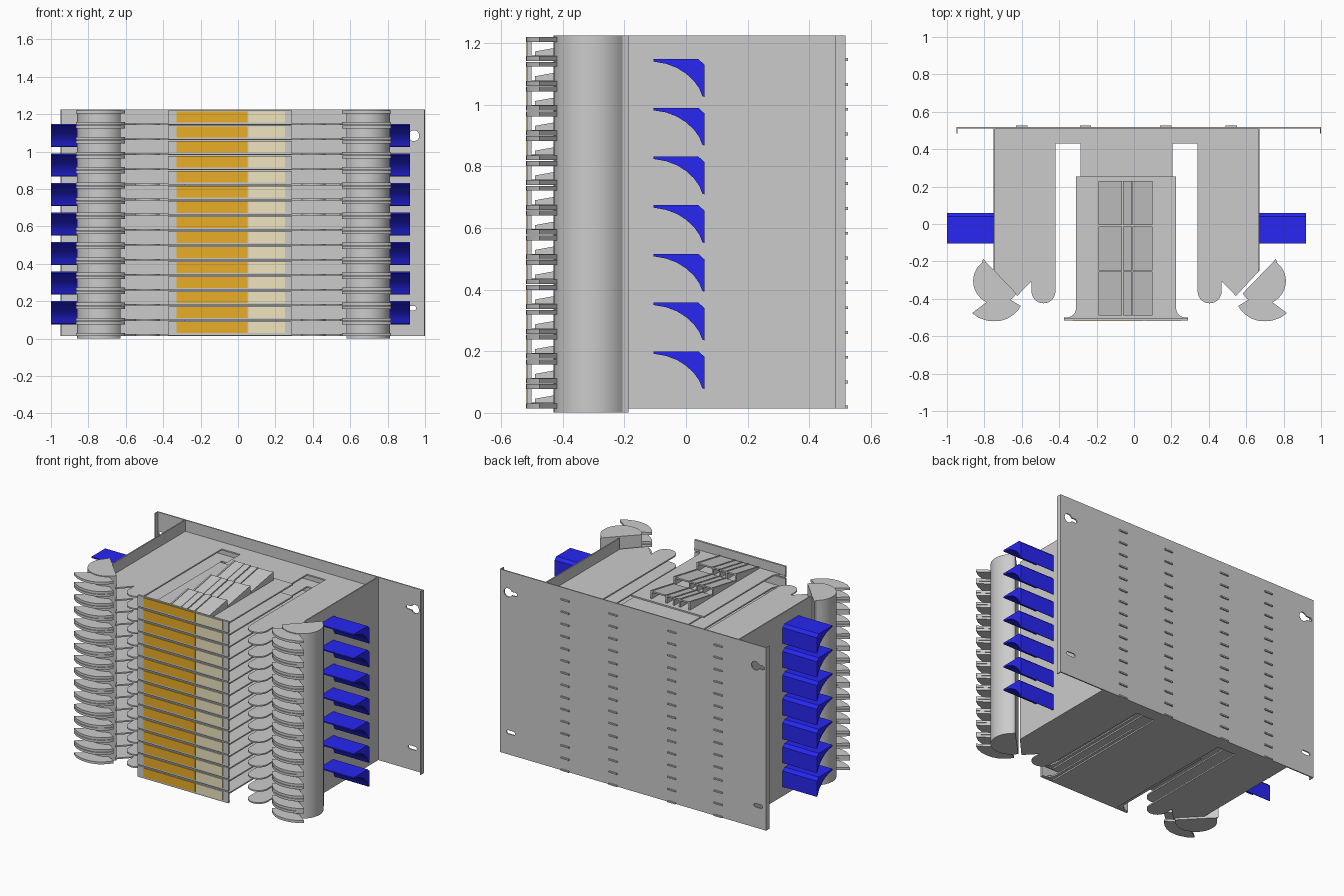
import bpy, bmesh
from math import sin, cos, radians

if "Cube" in bpy.data.objects:
    bpy.data.objects.remove(bpy.data.objects["Cube"])

N, STEP, Z0 = 15, 0.0805, 0.015      # stacked trays
TOP = 1.225
MID = -0.04                           # mirror line of the trays
COL_MID = -0.024                      # mirror line of the cable columns


def arc(cx, cy, r, a0, a1, n):
    return [(cx + r * cos(radians(a0 + (a1 - a0) * i / n)),
             cy + r * sin(radians(a0 + (a1 - a0) * i / n))) for i in range(n + 1)]


def rect(x0, x1, y0, y1):
    return [(x0, y0), (x1, y0), (x1, y1), (x0, y1)]


def flip(pts, c):
    return [(2 * c - x, y) for x, y in reversed(pts)]


def build(name, shapes, color=None, count=1, step=STEP, smooth=False):
    """Each shape is (outline, axis, low, high): an outline extruded along an axis."""
    bm = bmesh.new()
    for pts, axis, lo, hi in shapes:
        def at(p, w):
            return {'z': (p[0], p[1], w), 'x': (w, p[0], p[1]), 'y': (p[0], w, p[1])}[axis]
        a = [bm.verts.new(at(p, lo)) for p in pts]
        b = [bm.verts.new(at(p, hi)) for p in pts]
        bm.faces.new(a)
        bm.faces.new(b[::-1])
        for i in range(len(pts)):
            j = (i + 1) % len(pts)
            bm.faces.new((a[i], b[i], b[j], a[j]))
    bmesh.ops.recalc_face_normals(bm, faces=bm.faces[:])
    me = bpy.data.meshes.new(name)
    bm.to_mesh(me)
    bm.free()
    ob = bpy.data.objects.new(name, me)
    bpy.context.collection.objects.link(ob)
    if color:
        mat = bpy.data.materials.new(name + "_paint")
        mat.diffuse_color = color
        mat.use_nodes = True
        mat.node_tree.nodes["Principled BSDF"].inputs["Base Color"].default_value = mat.diffuse_color
        me.materials.append(mat)
    if smooth:
        bpy.ops.object.select_all(action='DESELECT')
        bpy.context.view_layer.objects.active = ob
        ob.select_set(True)
        bpy.ops.object.shade_smooth_by_angle(angle=radians(30))
    if count > 1:
        m = ob.modifiers.new("stack", 'ARRAY')
        m.count = count
        m.use_relative_offset = False
        m.use_constant_offset = True
        m.constant_offset_displace = (0, 0, step)
    return ob


# back plate with folded edges, keyholes on top and slots below
plate = build("back_plate", [(rect(-0.95, 1.0, Z0, TOP), 'y', 0.51, 0.518)])
build("plate_flanges", [(rect(x, x + 0.006, 0.483, 0.512), 'z', Z0, TOP) for x in (-0.95, 0.994)])


def cut(name, shapes):
    c = build(name, shapes)
    c.hide_render = True
    c.hide_viewport = False
    c.display_type = 'WIRE'
    m = plate.modifiers.new(name, 'BOOLEAN')
    m.operation = 'DIFFERENCE'
    m.object = c
    m.solver = 'EXACT'
    return c


cutters = []
for i, x in enumerate((0.94, -0.87)):
    key = arc(x, 1.085, 0.029, -155, 155, 16) + arc(x - 0.055, 1.085, 0.012, 90, 270, 6)
    slot = arc(x, 0.163, 0.012, -90, 90, 6) + arc(x - 0.04, 0.163, 0.012, 90, 270, 6)
    cutters.append(cut(f"hole_cutter_{i}", [(key, 'y', 0.4, 0.6), (slot, 'y', 0.4, 0.6)]))
bpy.context.view_layer.update()
dg = bpy.context.evaluated_depsgraph_get()
done = bpy.data.meshes.new_from_object(plate.evaluated_get(dg))
plate.modifiers.clear()
plate.data = done
for c in cutters:
    bpy.data.objects.remove(c)

# side panels
build("side_panels", [(rect(x, x + 0.008, -0.25, 0.512), 'z', Z0, TOP) for x in (-0.75, 0.662)])

# trays: side arms with rounded tongues, central bay, tabs through the back plate
left = [(-0.285, 0.43), (-0.42, 0.43)] + arc(-0.484, -0.36, 0.064, 0, -180, 14) + \
       [(-0.548, -0.305), (-0.625, -0.385), (-0.75, -0.25), (-0.75, 0.512)]
outline = [(-0.285, -0.5)] + left + flip(left, MID) + [(0.205, -0.5)]
tabs = [(rect(x - 0.03, x + 0.03, 0.505, 0.526), 'z', Z0, Z0 + 0.009)
        for x in (-0.6, -0.26, 0.17, 0.52)]
build("trays", [(outline, 'z', Z0, Z0 + 0.009)] + tabs, count=N)

# cassette bases with flared front corners
flare = [(-0.31, 0.255)] + arc(-0.36, -0.45, 0.05, 0, -90, 6) + [(-0.375, -0.5), (-0.375, -0.515)]
build("cassette_bases", [(flare + flip(flare, MID - 0.0025), 'z', Z0 + 0.009, Z0 + 0.018)], count=N)
build("cassette_fronts", [(rect(-0.375, 0.29, Z0 + 0.003, Z0 + 0.077), 'y', -0.515, -0.502)], count=N)

# coloured front labels
build("orange_labels", [(rect(-0.33, 0.05, Z0 + 0.014, Z0 + 0.073), 'y', -0.519, -0.51)],
      (0.82, 0.42, 0.02, 1), N)
build("cream_labels", [(rect(0.055, 0.25, Z0 + 0.014, Z0 + 0.073), 'y', -0.519, -0.51)],
      (0.86, 0.78, 0.52, 1), N)

# sloped holders inside each cassette, three in a row
holders = []
zb = Z0 + 0.018
for y in (-0.49, -0.248, -0.006):
    y1 = y + 0.235
    slab = [(y, zb), (y1, zb + 0.042), (y1, zb + 0.052), (y, zb + 0.01)]
    wedge = [(y, zb), (y1, zb), (y1, zb + 0.055), (y, zb + 0.013)]
    for x0, x1 in ((-0.18, -0.12), (-0.11, -0.075), (-0.06, -0.022), (-0.008, 0.09)):
        holders.append((slab, 'x', x0, x1))
    for x in (-0.19, -0.12, -0.075, -0.022, 0.09):
        holders.append((wedge, 'x', x, x + 0.01))
build("sloped_holders", holders, count=N)

# cable columns and their crescent fingers, one pair of fingers per tray
col = arc(-0.735, -0.305, 0.125, 328, 128, 24) + [(-0.807, -0.187)]
finger = [(-0.866, -0.476), (-0.77, -0.405), (-0.66, -0.405), (-0.605, -0.438), (-0.62, -0.462),
          (-0.645, -0.485), (-0.675, -0.505), (-0.71, -0.517), (-0.75, -0.52),
          (-0.785, -0.517), (-0.83, -0.502)]
for side, c, f in (("left", col, finger), ("right", flip(col, COL_MID), flip(finger, COL_MID))):
    build(side + "_column", [(c, 'z', 0.002, TOP)], smooth=True)
    build(side + "_fingers", [(f, 'z', Z0, Z0 + 0.016), (f, 'z', Z0 + 0.062, Z0 + 0.078)],
          count=N, smooth=True)

# blue curved cable guides on both sides
guide = [(-0.105, 0.2), (0.04, 0.2), (0.06, 0.182), (0.06, 0.077), (0.053, 0.08), (0.043, 0.105),
         (0.025, 0.13), (0.0, 0.153), (-0.03, 0.172), (-0.065, 0.185), (-0.105, 0.192)]
for side, x0, x1 in (("left", -1.0, -0.748), ("right", 0.668, 0.92)):
    build(side + "_cable_guides", [(guide, 'x', x0, x1)], (0.02, 0.02, 0.9, 1), 7, 0.158, True)
